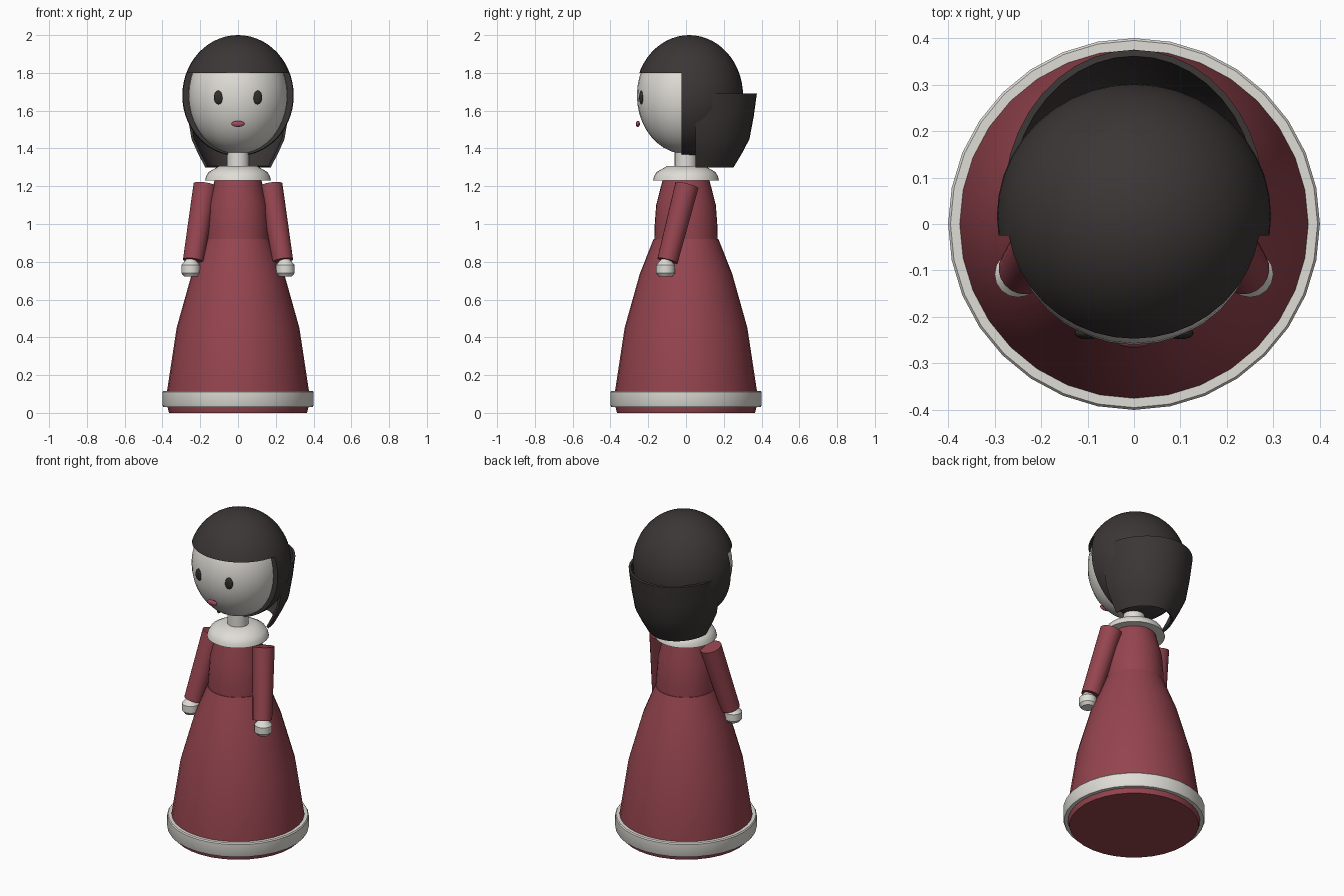
import bpy, bmesh, math
from mathutils import Vector

if "Cube" in bpy.data.objects:
    bpy.data.objects.remove(bpy.data.objects["Cube"], do_unlink=True)


def material(name, rgb):
    m = bpy.data.materials.new(name)
    m.use_nodes = True
    m.diffuse_color = (*rgb, 1)
    m.node_tree.nodes["Principled BSDF"].inputs["Base Color"].default_value = (*rgb, 1)
    return m


red = material("dress red", (0.30, 0.058, 0.077))
ivory = material("ivory", (0.74, 0.72, 0.67))
dark = material("hair dark brown", (0.045, 0.037, 0.037))
eye_dark = material("eye charcoal", (0.03, 0.027, 0.025))
pink = material("lip pink", (0.36, 0.07, 0.12))


def finish(obj, angle=35):
    bpy.ops.object.select_all(action="DESELECT")
    obj.select_set(True)
    bpy.context.view_layer.objects.active = obj
    bpy.ops.object.shade_smooth_by_angle(angle=math.radians(angle))
    return obj


def from_bmesh(name, bm, mat):
    bmesh.ops.recalc_face_normals(bm, faces=bm.faces)
    mesh = bpy.data.meshes.new(name)
    bm.to_mesh(mesh)
    bm.free()
    mesh.materials.append(mat)
    obj = bpy.data.objects.new(name, mesh)
    bpy.context.collection.objects.link(obj)
    return obj


def lathe(name, profile, mat, loc=(0, 0, 0), segs=32, closed=False):
    """Turn (radius, z) points round z; cap the ends, or close into a ring."""
    bm = bmesh.new()
    rings = []
    for r, z in profile:
        angles = [math.tau * i / segs for i in range(segs)]
        rings.append([bm.verts.new((r * math.cos(a), r * math.sin(a), z)) for a in angles])
    pairs = list(zip(rings, rings[1:]))
    if closed:
        pairs.append((rings[-1], rings[0]))
    else:
        bm.faces.new(rings[0])
        bm.faces.new(rings[-1])
    for a, b in pairs:
        for i in range(segs):
            j = (i + 1) % segs
            bm.faces.new((a[i], a[j], b[j], b[i]))
    obj = from_bmesh(name, bm, mat)
    obj.location = loc
    return finish(obj)


def ellipsoid(name, loc, radii, mat, segs=32, rings=20):
    bm = bmesh.new()
    bmesh.ops.create_uvsphere(bm, u_segments=segs, v_segments=rings, radius=1)
    bmesh.ops.scale(bm, vec=radii, verts=bm.verts)
    obj = from_bmesh(name, bm, mat)
    obj.location = loc
    return finish(obj, 60)


# Dress
lathe("skirt", [(0.365, 0), (0.376, 0.04), (0.375, 0.12), (0.325, 0.45),
                (0.245, 0.735), (0.172, 0.92)], red)
lathe("hem_band", [(0.37, 0.03), (0.395, 0.03), (0.4, 0.04), (0.4, 0.11),
                   (0.395, 0.117), (0.37, 0.117)], ivory, closed=True)
lathe("bodice", [(0.168, 0.9), (0.167, 0.98), (0.158, 1.1), (0.122, 1.24)], red)
lathe("collar", [(0.175, 1.23), (0.17, 1.25), (0.156, 1.275), (0.1, 1.307)], ivory)
lathe("neck", [(0.06, 1.29), (0.06, 1.42)], ivory, segs=24)

# Arms and hands
for side, sx in (("left", 1), ("right", -1)):
    top, end = Vector((0.173 * sx, 0.005, 1.205)), Vector((0.237 * sx, -0.098, 0.805))
    arm = lathe(side + "_arm", [(0.055, 0), (0.063, (top - end).length)], red, end, 20)
    arm.rotation_euler = (top - end).to_track_quat("Z", "Y").to_euler()
    lathe(side + "_hand", [(0.036, 0.722), (0.05, 0.74), (0.05, 0.782), (0.022, 0.815)],
          ivory, (0.25 * sx, -0.108, 0), 16)
    ellipsoid(side + "_eye", (0.1 * sx, -0.235, 1.67), (0.028, 0.013, 0.037), eye_dark, 20, 12)

# Head and mouth
ellipsoid("head", (0, 0, 1.68), (0.264, 0.26, 0.31), ivory)
ellipsoid("mouth", (0, -0.255, 1.53), (0.035, 0.011, 0.016), pink, 20, 12)

# Hair cap with the face opening cut away below the fringe
cap = ellipsoid("hair_cap", (0, 0.017, 1.68), (0.295, 0.285, 0.32), dark, 40, 28)
bpy.ops.mesh.primitive_cube_add(size=1, location=(0, -0.525, 1.3))
cutter = bpy.context.object
cutter.name = "face_cutter"
cutter.scale = (1, 1, 1)
cutter.hide_render = True
cut = cap.modifiers.new("face_opening", "BOOLEAN")
cut.operation, cut.object, cut.solver = "DIFFERENCE", cutter, "EXACT"
bpy.context.view_layer.objects.active = cap
bpy.ops.object.modifier_apply(modifier=cut.name)
bpy.data.objects.remove(cutter, do_unlink=True)
finish(cap)

# Back hair: open half-bowl flaring up and away from the neck
bm = bmesh.new()
rows, steps = [], 20
for z, f in ((1.3, 0.62), (1.375, 0.76), (1.45, 0.88), (1.57, 0.95), (1.69, 1)):
    angles = [math.pi * i / steps for i in range(steps + 1)]
    rows.append([bm.verts.new((0.28 * f * math.cos(a), 0.05 + 0.325 * f * math.sin(a), z))
                 for a in angles])
for a, b in zip(rows, rows[1:]):
    for i in range(steps):
        bm.faces.new((a[i], a[i + 1], b[i + 1], b[i]))
back = from_bmesh("back_hair", bm, dark)
# Make sure the shell thickens towards the head
if back.data.polygons[len(back.data.polygons) // 2].normal.y < 0:
    back.data.flip_normals()
shell = back.modifiers.new("thickness", "SOLIDIFY")
shell.thickness, shell.offset = 0.014, -1
finish(back)
bpy.ops.object.modifier_apply(modifier=shell.name)
finish(back)
